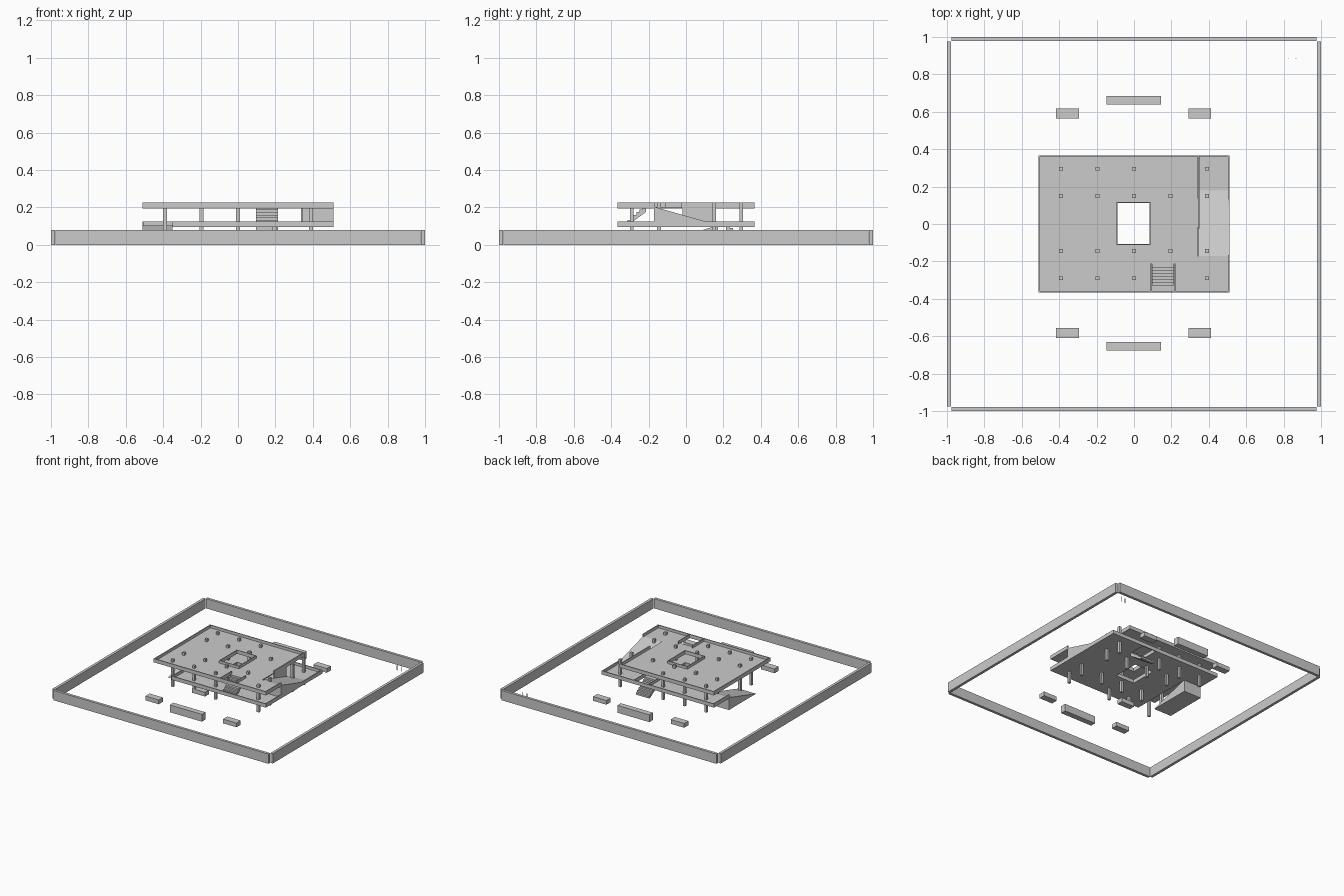
import bpy, bmesh

if "Cube" in bpy.data.objects:
    bpy.data.objects.remove(bpy.data.objects["Cube"])

concrete = bpy.data.materials.new("concrete_grey")
concrete.diffuse_color = (0.6, 0.6, 0.6, 1)
concrete.use_nodes = True
concrete.node_tree.nodes["Principled BSDF"].inputs["Base Color"].default_value = concrete.diffuse_color


def finish(name, bm):
    bmesh.ops.recalc_face_normals(bm, faces=bm.faces)
    me = bpy.data.meshes.new(name)
    bm.to_mesh(me)
    bm.free()
    me.materials.append(concrete)
    ob = bpy.data.objects.new(name, me)
    bpy.context.collection.objects.link(ob)
    return ob


def box(name, x0, x1, y0, y1, z0, z1):
    bm = bmesh.new()
    bmesh.ops.create_cube(bm, size=1)
    for v in bm.verts:
        v.co.x = x1 if v.co.x > 0 else x0
        v.co.y = y1 if v.co.y > 0 else y0
        v.co.z = z1 if v.co.z > 0 else z0
    return finish(name, bm)


def prism_x(name, profile, x0, x1):
    """Extrude a (y, z) profile along x."""
    bm = bmesh.new()
    f = bm.faces.new([bm.verts.new((x0, y, z)) for y, z in profile])
    r = bmesh.ops.extrude_face_region(bm, geom=[f])
    for v in r["geom"]:
        if isinstance(v, bmesh.types.BMVert):
            v.co.x = x1
    return finish(name, bm)


def deck(name, holes, z0, z1):
    """Rectangular slab with rectangular openings."""
    x_cuts = sorted({X0, X1} | {h[i] for h in holes for i in (0, 1)})
    y_cuts = sorted({Y0, Y1} | {h[i] for h in holes for i in (2, 3)})
    bm = bmesh.new()
    for xa, xb in zip(x_cuts, x_cuts[1:]):
        for ya, yb in zip(y_cuts, y_cuts[1:]):
            cx, cy = (xa + xb) / 2, (ya + yb) / 2
            if any(h[0] < cx < h[1] and h[2] < cy < h[3] for h in holes):
                continue
            bm.faces.new([bm.verts.new((x, y, z0)) for x, y in
                          ((xa, ya), (xb, ya), (xb, yb), (xa, yb))])
    bmesh.ops.remove_doubles(bm, verts=bm.verts, dist=1e-5)
    r = bmesh.ops.extrude_face_region(bm, geom=bm.faces[:], use_keep_orig=True)
    for v in r["geom"]:
        if isinstance(v, bmesh.types.BMVert):
            v.co.z = z1
    return finish(name, bm)


def parapet(name, xa, ya, xb, yb, z, t=0.008):
    box(name, min(xa, xb) - t / 2, max(xa, xb) + t / 2,
        min(ya, yb) - t / 2, max(ya, yb) + t / 2, z, z + 0.03)


def stairs(name, x0, x1, y_low, y_high, z_low, z_high, n=7):
    """Stepped solid rising from y_low to y_high."""
    dy, dz = (y_high - y_low) / n, (z_high - z_low) / n
    top = []
    for i in range(n):
        top += [(y_low + i * dy, z_low + (i + 1) * dz),
                (y_low + (i + 1) * dy, z_low + (i + 1) * dz)]
    under = [(y_high, z_high - 2 * dz), (y_low + dy, z_low), (y_low, z_low)]
    prism_x(name, top + under, x0, x1)


X0, X1, Y0, Y1 = -0.51, 0.51, -0.365, 0.367
LOW, UP, T = 0.095, 0.195, 0.008
ATRIUM = (-0.09, 0.085, -0.11, 0.115)

# Perimeter walls with notched corners
for s in (-1, 1):
    a, b = sorted((s * 0.978, s))
    box("perimeter_side_wall", a, b, -0.977, 0.977, 0, 0.08)
    box("perimeter_end_wall", -0.977, 0.977, a, b, 0, 0.08)

# Two decks with atrium, ramp and stair openings
deck("lower_deck", [ATRIUM, (X0, -0.35, Y0, 0.17), (0.09, 0.22, 0.215, 0.36)], LOW, LOW + T)
deck("upper_deck", [ATRIUM, (0.34, X1, -0.17, Y1), (0.09, 0.22, -0.36, -0.215)], UP, UP + T)

# Parapets around the deck edges, ramps and stairs
e = 0.004
for z, s in ((LOW, -1), (UP, 1)):
    xr = 0.345 * s            # deck edge beside the ramp
    xo = (X1 - e) * s         # outer edge on the ramp side
    y_full, y_cut = (-Y1 * s + e * s, Y1 * s - e * s)
    parapet("deck_side_parapet", -xo, Y0 + e, -xo, Y1 - e, z)
    parapet("deck_long_parapet", -xo, y_full, xo, y_full, z)
    parapet("deck_short_parapet", -xo, y_cut, xr, y_cut, z)
    parapet("ramp_edge_parapet", xr, -0.02 * s, xr, y_cut, z)
    parapet("landing_parapet", xo, y_full, xo, -0.17 * s, z)
    ys = sorted((-0.215 * s, -0.36 * s))
    for x in (0.09, 0.22):
        parapet("stair_parapet", x, ys[0], x, ys[1], z, 0.005)
# Lower landing beside the upper ramp keeps its outer rail
parapet("lower_landing_parapet", X1 - e, 0.18, X1 - e, Y1 - e, LOW)

# Low rims around the atrium
for z in (LOW, UP):
    for x in ATRIUM[:2]:
        parapet("atrium_rim", x, ATRIUM[2], x, ATRIUM[3], z, 0.005)
    for y in ATRIUM[2:]:
        parapet("atrium_rim", ATRIUM[0], y, ATRIUM[1], y, z, 0.005)

# Vehicle ramps: ground to lower deck, lower deck to upper deck
prism_x("lower_ramp", [(-0.18, 0), (0.17, 0), (0.17, LOW + T)], X0, -0.35)
prism_x("upper_ramp", [(0.18, LOW + T), (-0.17, LOW + T), (-0.17, UP + T)], 0.345, X1)
box("ramp_wall", 0.336, 0.344, -0.02, 0.14, LOW + T, UP)

# Stairs
stairs("upper_stairs", 0.095, 0.215, -0.33, -0.215, LOW + T, UP + T)
stairs("lower_stairs", 0.095, 0.215, 0.345, 0.215, 0, LOW + T)

# Columns through both decks
for y in (-0.29, -0.145, 0.15, 0.295):
    for x in (-0.39, -0.195, 0, 0.195, 0.39):
        if x == 0.195 and abs(y) > 0.2:
            continue          # left clear for the stairs
        box("column", x - 0.01, x + 0.01, y - 0.01, y + 0.01, 0, 0.226)

# Ground blocks before and behind the building
for yc, yl in ((-0.582, -0.653), (0.59, 0.662)):
    box("long_block", -0.147, 0.145, yl - 0.023, yl + 0.023, 0, 0.06)
    for x in (-0.355, 0.352):
        box("short_block", x - 0.061, x + 0.061, yc - 0.027, yc + 0.027, 0, 0.035)
box("small_block", -0.21, -0.09, -0.30, -0.25, 0, 0.035)

# Two thin posts in the corner
for x in (0.828, 0.866):
    box("corner_post", x - 0.002, x + 0.002, 0.881, 0.885, 0.01, 0.05)
